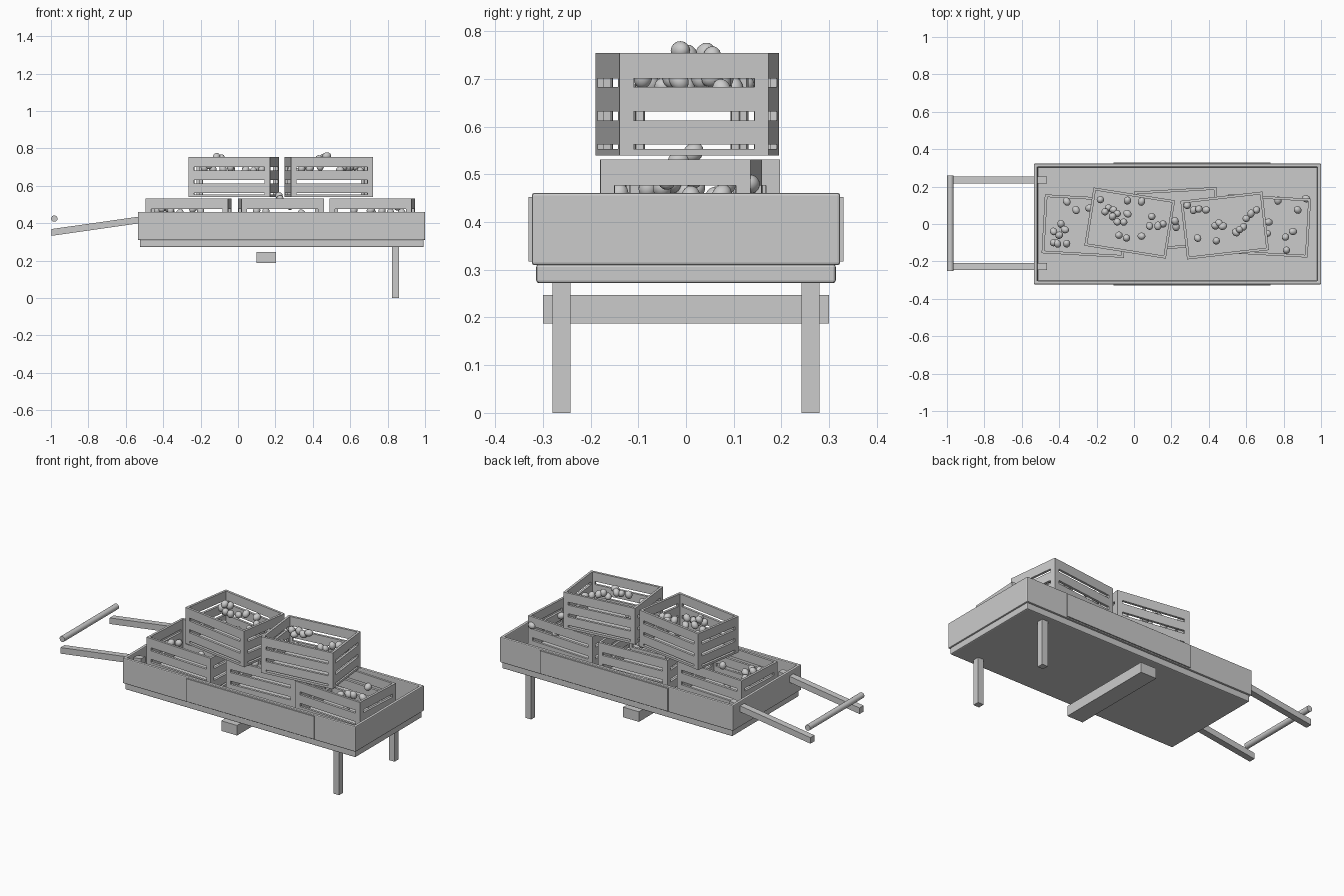
import bpy, bmesh, math, random
from mathutils import Matrix, Vector

if "Cube" in bpy.data.objects:
    bpy.data.objects.remove(bpy.data.objects["Cube"])

random.seed(4)
grey = bpy.data.materials.new("plain_grey")
grey.diffuse_color = (0.6, 0.6, 0.6, 1)
grey.use_nodes = True
grey.node_tree.nodes["Principled BSDF"].inputs["Base Color"].default_value = grey.diffuse_color


def finish(name, bm, bevel=0.0, smooth=False):
    """Turn a bmesh into a named object with the shared material."""
    mesh = bpy.data.meshes.new(name)
    bm.normal_update()
    if smooth:
        for f in bm.faces:
            f.smooth = True
    bm.to_mesh(mesh)
    bm.free()
    mesh.materials.append(grey)
    obj = bpy.data.objects.new(name, mesh)
    bpy.context.collection.objects.link(obj)
    if bevel:
        mod = obj.modifiers.new("rounded_edges", 'BEVEL')
        mod.width = bevel
        mod.segments = 2
    return obj


def add_box(bm, x0, x1, y0, y1, z0, z1):
    size = Matrix.Diagonal((x1 - x0, y1 - y0, z1 - z0, 1))
    place = Matrix.Translation(((x0 + x1) / 2, (y0 + y1) / 2, (z0 + z1) / 2))
    return bmesh.ops.create_cube(bm, size=1, matrix=place @ size)["verts"]


def box(name, *bounds, bevel=0.0):
    bm = bmesh.new()
    add_box(bm, *bounds)
    return finish(name, bm, bevel)


# Cart bed: base slab and an open tray with thick walls
box("bed_base", -0.525, 0.993, -0.314, 0.314, 0.272, 0.312, bevel=0.006)
bm = bmesh.new()
add_box(bm, -0.535, 1.0, -0.323, 0.323, 0.31, 0.461)
bm.normal_update()
top = max(bm.faces, key=lambda f: f.calc_center_median().z)
bmesh.ops.inset_region(bm, faces=[top], thickness=0.027)
pit = bmesh.ops.extrude_discrete_faces(bm, faces=[top])["faces"][0]
bmesh.ops.translate(bm, verts=pit.verts, vec=(0, 0, -0.147))
finish("bed_tray", bm, bevel=0.005)

# Side panels, legs and sloping handles, one on each side
for side, s in (("front", -1), ("back", 1)):
    y0, y1 = sorted((s * 0.32, s * 0.33))
    box(side + "_side_panel", -0.11, 0.73, y0, y1, 0.317, 0.453)
    y0, y1 = sorted((s * 0.242, s * 0.28))
    box(side + "_leg", 0.824, 0.862, y0, y1, 0.0, 0.28)
    bm = bmesh.new()
    yc = 0.004 + s * 0.231
    for v in add_box(bm, -0.997, -0.465, yc - 0.019, yc + 0.019, 0.333, 0.369):
        v.co.z += (v.co.x + 0.997) * 0.142
    finish(side + "_handle", bm)

# Axle block below the bed and round push bar
box("axle_block", 0.1, 0.204, -0.3, 0.3, 0.187, 0.247)
bm = bmesh.new()
bmesh.ops.create_cone(bm, cap_ends=True, segments=24, radius1=0.017, radius2=0.017, depth=0.51,
                      matrix=Matrix.Translation((-0.982, 0.004, 0.425)) @ Matrix.Rotation(math.pi / 2, 4, 'X'))
bar = finish("push_bar", bm, smooth=True)
bpy.context.view_layer.objects.active = bar
bar.select_set(True)
bpy.ops.object.shade_smooth_by_angle()

# Slatted crate
W, D, H = 0.2205, 0.1575, 0.215     # half width, half depth, height
T, POST = 0.014, 0.03               # wall thickness, corner post width


def crate(name, x, y, z, degrees):
    bm = bmesh.new()
    add_box(bm, -W, W, -D, D, 0, 0.013)
    slats = ((0.023, 0.073), (0.092, 0.143), (0.161, H))
    for s in (-1, 1):
        ys = sorted((s * D, s * (D - T)))
        xs = sorted((s * W, s * (W - T)))
        for z0, z1 in slats:
            add_box(bm, -W + POST, W - POST, *ys, z0, z1)
            add_box(bm, *xs, -D + POST, D - POST, z0, z1)
        for q in (-1, 1):           # L-shaped corner post
            add_box(bm, *sorted((q * W, q * (W - POST))), *ys, 0.013, H)
            add_box(bm, *xs, *sorted((q * (D - T), q * (D - POST))), 0.013, H)
    obj = finish(name, bm)
    obj.location = (x, y, z)
    obj.rotation_euler.z = math.radians(degrees)


def fruit(name, z, peak, spots):
    """Round produce lying near the rim, piled higher around a peak point."""
    bm = bmesh.new()
    for x, y in spots:
        d = (Vector((x, y)) - Vector(peak[:2])).length
        h = z + 0.148 + random.uniform(-0.012, 0.016) + peak[2] * math.exp(-(d / 0.05) ** 2)
        turn = Matrix.Rotation(random.uniform(0, 6.28), 4, 'Z') @ Matrix.Rotation(random.uniform(0, 3.1), 4, 'X')
        bmesh.ops.create_icosphere(bm, subdivisions=3, radius=0.021,
                                   matrix=Matrix.Translation((x, y, h)) @ turn @ Matrix.Diagonal((0.92, 0.92, 1.12, 1)))
    finish(name, bm, smooth=True)


LOW, HIGH = 0.316, 0.54
crate("lower_left_crate", -0.265, -0.011, LOW, -3.2)
crate("lower_middle_crate", 0.23, 0.028, LOW, 3.2)
crate("lower_right_crate", 0.717, -0.01, LOW, -3.2)
crate("upper_left_crate", -0.023, 0.005, HIGH, -9)
crate("upper_right_crate", 0.485, -0.008, HIGH, 6.5)

# Produce in each crate
fruit("lower_left_fruit", LOW, (-0.4, -0.03, 0.01), (
    (-0.36, 0.12), (-0.31, 0.075), (-0.24, 0.085), (-0.39, 0), (-0.43, -0.04), (-0.4, -0.06),
    (-0.37, -0.03), (-0.43, -0.1), (-0.41, -0.105), (-0.36, -0.105), (-0.2, -0.06)))
fruit("lower_middle_fruit", LOW, (0.22, 0.01, 0.07), (
    (0.22, 0.015), (0.28, 0.015), (0.225, -0.015), (0.1, 0.02), (0.15, -0.06), (0.34, 0.06)))
fruit("lower_right_fruit", LOW, (0.81, -0.04, 0.05), (
    (0.77, 0.125), (0.92, 0.135), (0.875, 0.075), (0.85, -0.04), (0.81, -0.07),
    (0.72, 0.01), (0.71, -0.05), (0.815, -0.14), (0.62, -0.08)))
fruit("upper_left_fruit", HIGH, (-0.09, 0.04, 0.065), (
    (-0.18, 0.13), (-0.035, 0.125), (0.04, 0.12), (-0.11, 0.075), (-0.035, 0.055), (-0.155, 0.065),
    (-0.135, 0.085), (-0.09, 0.055), (-0.115, 0.04), (-0.09, 0.012), (-0.055, 0.01), (0.095, 0.04),
    (0.083, -0.01), (0.128, -0.01), (0.155, 0), (-0.08, -0.06), (-0.04, -0.075), (0.04, -0.065)))
fruit("upper_right_fruit", HIGH, (0.465, -0.005, 0.07), (
    (0.285, 0.1), (0.32, 0.075), (0.347, 0.08), (0.385, 0.075), (0.34, -0.075), (0.44, -0.09),
    (0.455, 0.005), (0.475, -0.012), (0.435, -0.01), (0.6, 0.03), (0.625, 0.055), (0.655, 0.075),
    (0.565, -0.03), (0.545, -0.045), (0.585, -0.015)))
